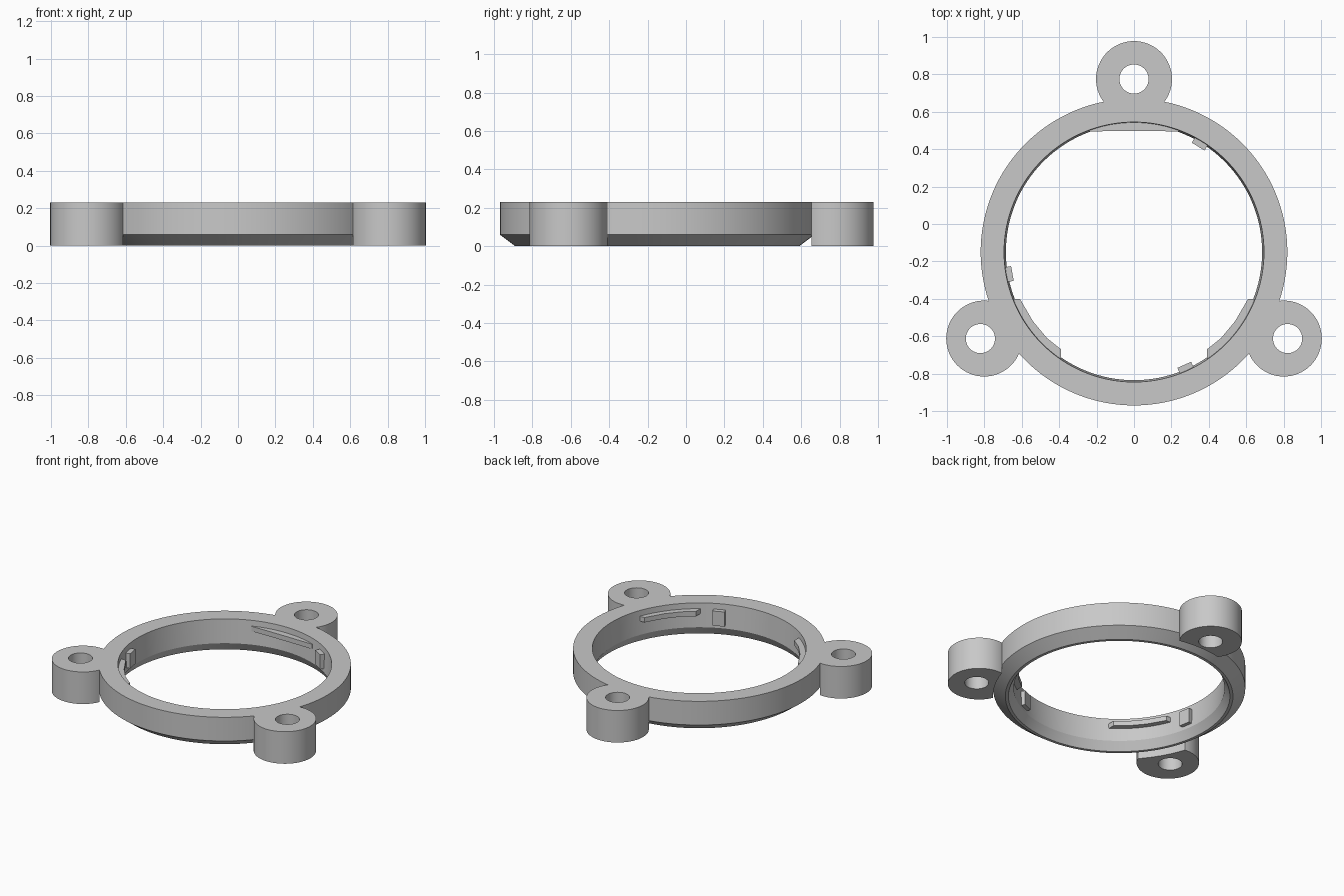
import bpy, bmesh
from math import sin, cos, pi, radians, sqrt, atan2
from mathutils import Matrix, Vector

if "Cube" in bpy.data.objects:
    bpy.data.objects.remove(bpy.data.objects["Cube"], do_unlink=True)

CY = -0.15            # ring centre on y
TOP, STEP = 0.23, 0.06
R_OUT, R_IN = 0.82, 0.695
SEG = 128

grey = bpy.data.materials.new("plain grey")
grey.use_nodes = True
grey.diffuse_color = (0.58, 0.58, 0.58, 1)
grey.node_tree.nodes["Principled BSDF"].inputs["Base Color"].default_value = (0.58, 0.58, 0.58, 1)


def finish(name, bm):
    bmesh.ops.recalc_face_normals(bm, faces=bm.faces)
    mesh = bpy.data.meshes.new(name)
    bm.to_mesh(mesh)
    bm.free()
    mesh.materials.append(grey)
    ob = bpy.data.objects.new(name, mesh)
    bpy.context.collection.objects.link(ob)
    return ob


def activate(ob):
    bpy.ops.object.select_all(action='DESELECT')
    ob.select_set(True)
    bpy.context.view_layer.objects.active = ob


def cylinder(name, x, y, r, z0, z1, seg):
    bm = bmesh.new()
    bmesh.ops.create_cone(bm, cap_ends=True, segments=seg, radius1=r, radius2=r, depth=z1 - z0,
                          matrix=Matrix.Translation((x, y, (z0 + z1) / 2)))
    return finish(name, bm)


def lathe(name, profile):
    """Closed (radius, z) profile swept around the ring axis."""
    bm = bmesh.new()
    rows = [[bm.verts.new((r * cos(2 * pi * i / SEG), CY + r * sin(2 * pi * i / SEG), z))
             for r, z in profile] for i in range(SEG)]
    n = len(profile)
    for i in range(SEG):
        a, b = rows[i], rows[(i + 1) % SEG]
        for j in range(n):
            k = (j + 1) % n
            bm.faces.new((a[j], b[j], b[k], a[k]))
    return finish(name, bm)


def prism(name, outline, z0, z1):
    bm = bmesh.new()
    face = bm.faces.new([bm.verts.new((x, y, z0)) for x, y in outline])
    ext = bmesh.ops.extrude_face_region(bm, geom=[face])
    bmesh.ops.translate(bm, vec=(0, 0, z1 - z0),
                        verts=[v for v in ext["geom"] if isinstance(v, bmesh.types.BMVert)])
    return finish(name, bm)


def boolean(ob, tool, operation):
    activate(ob)
    mod = ob.modifiers.new("cut", 'BOOLEAN')
    mod.operation, mod.solver, mod.object = operation, 'EXACT', tool
    bpy.ops.object.modifier_apply(modifier=mod.name)
    bpy.data.objects.remove(tool, do_unlink=True)


# Main ring: stepped outside, slightly tapered bore, flared lower lip
ring = lathe("mounting_ring", [(R_OUT, STEP), (R_OUT, TOP), (R_IN, TOP), (0.685, STEP),
                               (0.72, 0), (0.74, 0)])

# Three round lugs, undercut below the step and drilled through
for angle, shift in ((90, 0), (210, -0.02), (330, 0.02)):
    x, y = 0.925 * cos(radians(angle)), CY + 0.925 * sin(radians(angle))
    lug = cylinder("lug", x, y, 0.203, 0, TOP, 64)
    boolean(lug, cylinder("undercut", 0, CY, R_OUT, -0.1, STEP, SEG), 'DIFFERENCE')
    boolean(ring, lug, 'UNION')
    boolean(ring, cylinder("drill", x + shift, y, 0.078, -0.1, TOP + 0.1, 48), 'DIFFERENCE')

# Locking ridges inside the bore, rooted in the ring wall
RIDGE = (0.155, 0.19)


def wall(x):
    return sqrt(0.71 ** 2 - x * x)


parts = [prism("back_ridge", [(-0.25, CY + wall(0.25)), (-0.24, 0.495), (-0.08, 0.497), (0.08, 0.497),
                              (0.24, 0.495), (0.25, CY + wall(0.25)), (0, CY + 0.71)], *RIDGE)]
for side, name in ((-1, "right_ridge"), (1, "left_ridge")):
    inner = [(0.61, -0.40), (0.54, -0.52), (0.465, -0.61), (0.39, -0.67)]
    a0 = atan2(CY - wall(0.39) - CY, 0.39)
    a1 = atan2(-0.25, sqrt(0.71 ** 2 - 0.25 ** 2))
    outer = [(0.71 * cos(a0 + (a1 - a0) * t / 8), CY + 0.71 * sin(a0 + (a1 - a0) * t / 8))
             for t in range(9)]
    parts.append(prism(name, [(side * x, y) for x, y in inner + outer], *RIDGE))

# Small stop tabs beside the ridges
for angle, name in ((58.7, "back_stop"), (190, "right_stop"), (-66, "front_stop")):
    out = Vector((cos(radians(angle)), sin(radians(angle))))
    along = Vector((-out.y, out.x)) * 0.04
    centre = Vector((0, CY))
    parts.append(prism(name, [centre + out * r + along * s
                              for r, s in ((0.66, -1), (0.71, -1), (0.71, 1), (0.66, 1))], 0.085, 0.19))

for ob in [ring] + parts:
    activate(ob)
    bpy.ops.object.shade_smooth_by_angle(angle=radians(25))
